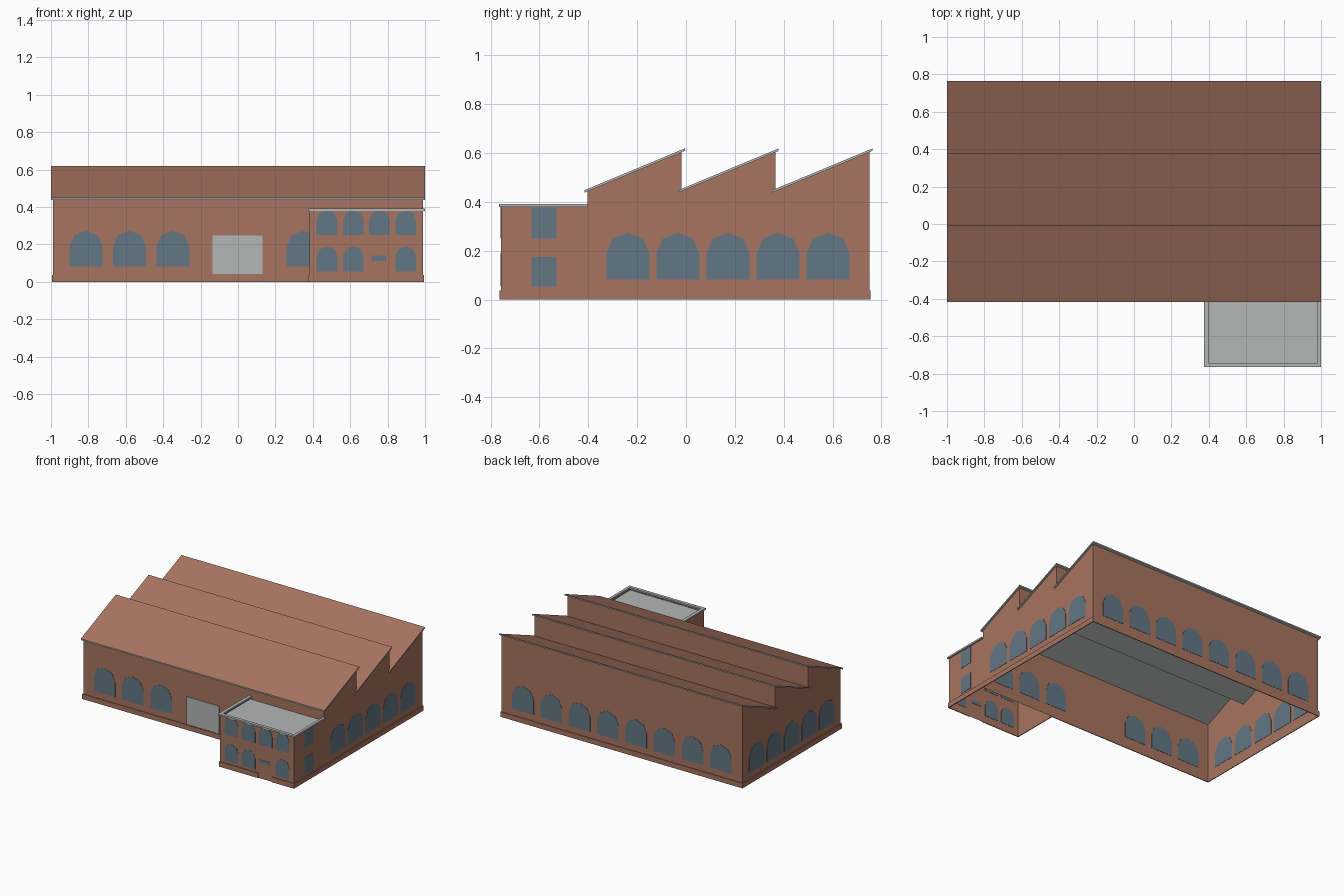
import bpy, bmesh, math
from mathutils import Vector

cube = bpy.data.objects.get("Cube")
if cube:
    bpy.data.objects.remove(cube)


def material(name, r, g, b):
    m = bpy.data.materials.new(name)
    m.use_nodes = True
    m.diffuse_color = (r, g, b, 1)
    m.node_tree.nodes["Principled BSDF"].inputs["Base Color"].default_value = (r, g, b, 1)
    return m


BRICK = material("brick", 0.39, 0.174, 0.117)
GREY = material("light grey", 0.456, 0.474, 0.468)
GLASS = material("blue grey glass", 0.125, 0.184, 0.231)

# Main dimensions
SIDE, FRONT, PITCH, BAYS = 0.988, -0.403, 0.3845, 3
BACK = FRONT + PITCH * BAYS
LOW, HIGH = 0.444, 0.604
ANNEX_LEFT, ANNEX_FRONT, ANNEX_TOP = 0.383, -0.757, 0.385
PLINTH_H, PLINTH_T = 0.037, 0.006


def finish(name, bm, *mats):
    bmesh.ops.recalc_face_normals(bm, faces=bm.faces)
    mesh = bpy.data.meshes.new(name)
    bm.to_mesh(mesh)
    bm.free()
    for m in mats:
        mesh.materials.append(m)
    ob = bpy.data.objects.new(name, mesh)
    bpy.context.collection.objects.link(ob)
    return ob


def panels(name, axis, pos, outlines, mat, depth=0.0):
    """Flat outlines in the plane axis = pos, optionally thickened along axis."""
    bm = bmesh.new()
    for outline in outlines:
        if axis == "x":
            pts = [(pos, u, v) for u, v in outline]
        elif axis == "y":
            pts = [(u, pos, v) for u, v in outline]
        else:
            pts = [(u, v, pos) for u, v in outline]
        face = bm.faces.new([bm.verts.new(p) for p in pts])
        if depth:
            ext = bmesh.ops.extrude_face_region(bm, geom=[face], use_keep_orig=True)
            verts = [g for g in ext["geom"] if isinstance(g, bmesh.types.BMVert)]
            step = Vector([depth if axis == a else 0 for a in "xyz"])
            bmesh.ops.translate(bm, verts=verts, vec=step)
    return finish(name, bm, mat)


def rect(u0, u1, v0, v1):
    return [(u0, v0), (u1, v0), (u1, v1), (u0, v1)]


def arch(u, half, sill, spring, rise):
    top = [(u + half * math.cos(a), spring + rise * math.sin(a))
           for a in (math.pi * i / 4 for i in range(5))]
    return [(u - half, sill), (u + half, sill)] + top


def windows(name, axis, pos, outlines):
    # Panes straddle the thin wall so they show on both faces
    panels(name, axis, pos - 0.002, outlines, GLASS, 0.004)


def big(u):
    return arch(u, 0.088, 0.082, 0.19, 0.084)


# Main hall walls
gable = [(FRONT, 0), (BACK, 0)]
for i in reversed(range(BAYS)):
    gable += [(FRONT + PITCH * (i + 1), HIGH), (FRONT + PITCH * i, LOW)]
side_windows = [big(-0.238 + 0.205 * i) for i in range(5)]
for label, x in (("left", SIDE), ("right", -SIDE)):
    panels(label + "_gable_wall", "x", x, [gable], BRICK)
    windows(label + "_hall_windows", "x", x, side_windows)
panels("front_wall", "y", FRONT, [rect(-SIDE, SIDE, 0, LOW)], BRICK)
panels("back_wall", "y", BACK, [rect(-SIDE, SIDE, 0, HIGH)], BRICK)
for i in range(1, BAYS):
    panels(f"sawtooth_wall_{i}", "y", FRONT + PITCH * i,
           [rect(-SIDE, SIDE, LOW, HIGH)], BRICK)

columns = [-0.813 + 0.2323 * i for i in range(8)]
windows("back_windows", "y", BACK, [big(x) for x in columns])
windows("front_windows", "y", FRONT, [big(x) for x in columns if abs(x) > 0.2])
panels("loading_door", "y", FRONT - 0.008, [rect(-0.135, 0.132, 0.042, 0.247)], GREY, 0.007)

# Sawtooth roof slabs: brick on top, grey edges and underside
for i in range(BAYS):
    y0 = FRONT + PITCH * i - 0.013
    y1 = FRONT + PITCH * (i + 1) + 0.0135
    section = [(y0, 0.438), (y1, 0.609), (y1, 0.619), (y0, 0.448)]
    roof = panels(f"roof_slab_{i + 1}", "x", -1.0, [section], GREY, 2.0)
    roof.data.materials.append(BRICK)
    for p in roof.data.polygons:
        p.material_index = 1 if p.normal.z > 0.5 else 0

# Annex walls
panels("annex_front_wall", "y", ANNEX_FRONT, [rect(ANNEX_LEFT, SIDE, 0, ANNEX_TOP)], BRICK)
for label, x in (("inner", ANNEX_LEFT), ("outer", SIDE)):
    panels(f"annex_{label}_wall", "x", x, [rect(ANNEX_FRONT, FRONT, 0, ANNEX_TOP)], BRICK)

# Annex windows, with a small pane over the entrance
panes = []
for i in range(4):
    x = 0.476 + 0.1403 * i
    panes.append(arch(x, 0.056, 0.25, 0.33, 0.054))
    if i != 2:
        panes.append(arch(x, 0.056, 0.055, 0.136, 0.054))
panes.append(rect(0.714, 0.794, 0.112, 0.14))
windows("annex_front_windows", "y", ANNEX_FRONT, panes)
windows("annex_side_windows", "x", SIDE,
        [rect(-0.633, -0.53, 0.053, 0.175), rect(-0.633, -0.53, 0.25, 0.377)])

# Annex roof deck and coping around the parapet
panels("annex_roof_deck", "z", 0.365, [rect(ANNEX_LEFT, SIDE, ANNEX_FRONT, FRONT)], GREY)
coping = [(0.373, FRONT), (0.373, -0.765), (1.0, -0.765), (1.0, FRONT),
          (0.98, FRONT), (0.98, -0.742), (0.397, -0.742), (0.397, FRONT)]
panels("annex_coping", "z", 0.38, [coping], GREY, 0.012)

# Plinth strips along the outside of the walls, open at the annex entrance
T = PLINTH_T
panels("front_plinth", "y", FRONT - T, [rect(-SIDE - T, ANNEX_LEFT, 0, PLINTH_H)], BRICK, T)
panels("back_plinth", "y", BACK, [rect(-SIDE - T, SIDE + T, 0, PLINTH_H)], BRICK, T)
panels("right_plinth", "x", -SIDE - T, [rect(FRONT, BACK, 0, PLINTH_H)], BRICK, T)
panels("left_plinth", "x", SIDE, [rect(ANNEX_FRONT, BACK, 0, PLINTH_H)], BRICK, T)
panels("annex_inner_plinth", "x", ANNEX_LEFT - T,
       [rect(ANNEX_FRONT, FRONT, 0, PLINTH_H)], BRICK, T)
panels("annex_front_plinth", "y", ANNEX_FRONT - T,
       [rect(ANNEX_LEFT - T, 0.7, 0, PLINTH_H), rect(0.81, SIDE + T, 0, PLINTH_H)], BRICK, T)
